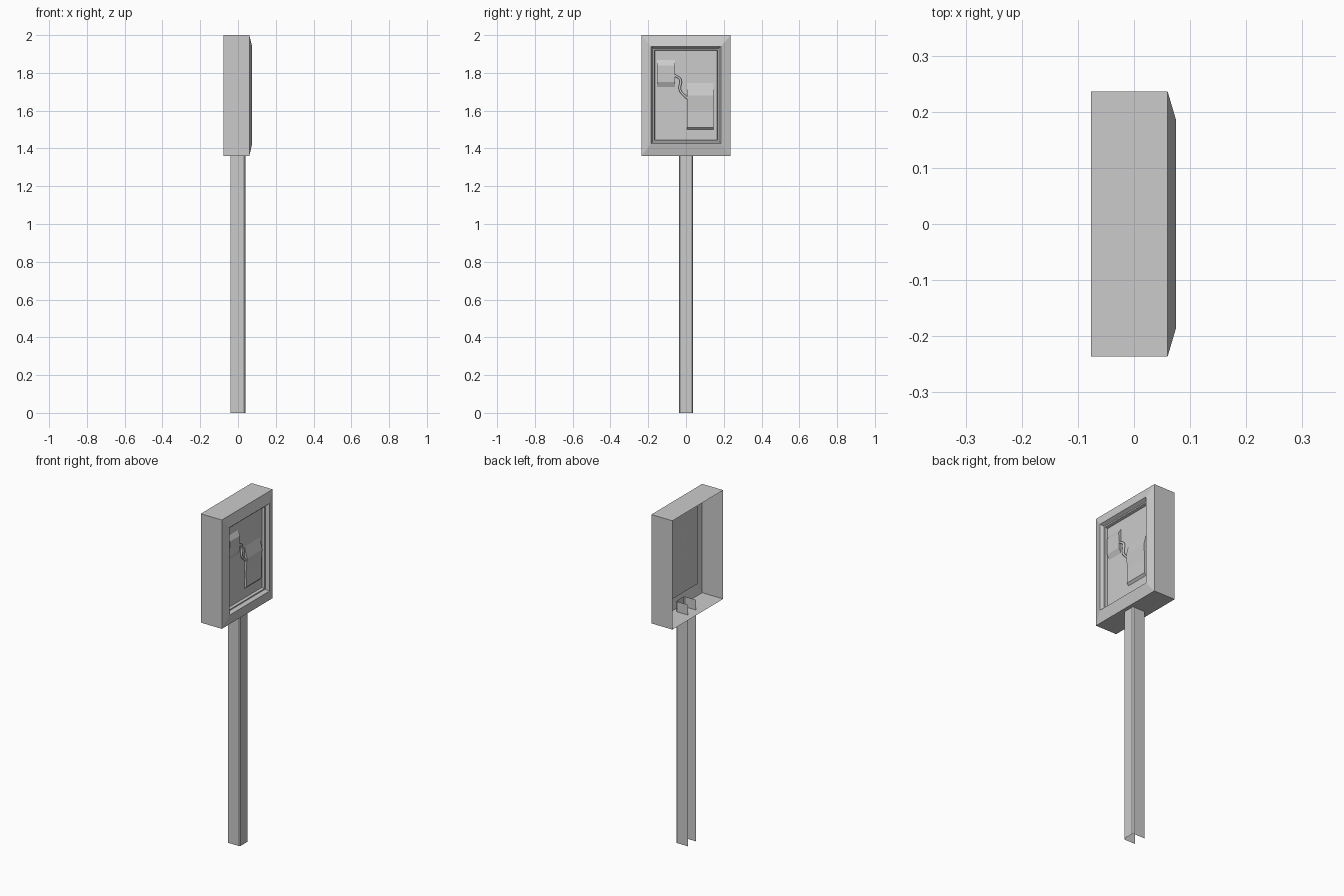
import bpy, bmesh

if "Cube" in bpy.data.objects:
    bpy.data.objects.remove(bpy.data.objects["Cube"])


def make_object(name, bm):
    mesh = bpy.data.meshes.new(name)
    bm.to_mesh(mesh)
    bm.free()
    obj = bpy.data.objects.new(name, mesh)
    bpy.context.collection.objects.link(obj)
    return obj


def nested_rects(name, rings):
    """Loft rectangles (x, half_y, z_low, z_high); the last one is filled."""
    bm = bmesh.new()
    loops = []
    for x, hy, lo, hi in rings:
        loops.append([bm.verts.new((x, y, z)) for y, z in
                      ((-hy, lo), (hy, lo), (hy, hi), (-hy, hi))])
    for a, b in zip(loops, loops[1:]):
        for i in range(4):
            j = (i + 1) % 4
            bm.faces.new((a[i], a[j], b[j], b[i]))
    bm.faces.new(loops[-1])
    return make_object(name, bm)


def extrude_profile(name, profile, axis_vec, cap=False):
    """Sweep an open profile of 3D points along a vector."""
    bm = bmesh.new()
    a = [bm.verts.new(p) for p in profile]
    b = [bm.verts.new([p[i] + axis_vec[i] for i in range(3)]) for p in profile]
    for i in range(len(a) - 1):
        bm.faces.new((a[i], b[i], b[i + 1], a[i + 1]))
    if cap:
        bm.faces.new(list(reversed(a)))
        bm.faces.new(b)
    return make_object(name, bm)


# Housing: open at the back, bevelled rim, stepped recess and back panel
nested_rects("housing", [
    (-0.077, 0.236, 1.36, 2.0),
    (0.06, 0.236, 1.36, 2.0),
    (0.075, 0.185, 1.425, 1.94),
    (0.055, 0.175, 1.435, 1.93),
    (0.055, 0.167, 1.442, 1.922),
    (0.04, 0.165, 1.445, 1.918),
])

# Post: folded sheet channel with chamfered front edges, open at the back
post = [(-0.04, 0.038), (0.033, 0.038), (0.039, 0.032),
        (0.039, -0.032), (0.033, -0.038), (-0.04, -0.038)]
extrude_profile("post", [(x, -y, 0) for x, y in post], (0, 0, 1.42))

# Raised units on the panel: shallow profiles in x-z, swept across y
small = [(0.04, 1.725), (0.053, 1.752), (0.055, 1.84), (0.04, 1.867)]
extrude_profile("small_unit", [(x, -0.154, z) for x, z in small],
                (0, 0.096, 0), cap=True)
large = [(0.04, 1.5), (0.052, 1.512), (0.05, 1.6), (0.056, 1.68), (0.04, 1.746)]
extrude_profile("large_unit", [(x, 0.004, z) for x, z in large],
                (0, 0.142, 0), cap=True)

# Cable linking the two units
curve = bpy.data.curves.new("cable", 'CURVE')
curve.dimensions = '3D'
curve.bevel_depth = 0.007
curve.bevel_resolution = 1
curve.resolution_u = 4
path = [(-0.06, 1.787), (-0.03, 1.765), (-0.032, 1.71), (0.008, 1.665)]
spline = curve.splines.new('BEZIER')
spline.bezier_points.add(len(path) - 1)
for point, (y, z) in zip(spline.bezier_points, path):
    point.co = (0.046, y, z)
    point.handle_left_type = point.handle_right_type = 'AUTO'
cable = bpy.data.objects.new("cable", curve)
bpy.context.collection.objects.link(cable)
